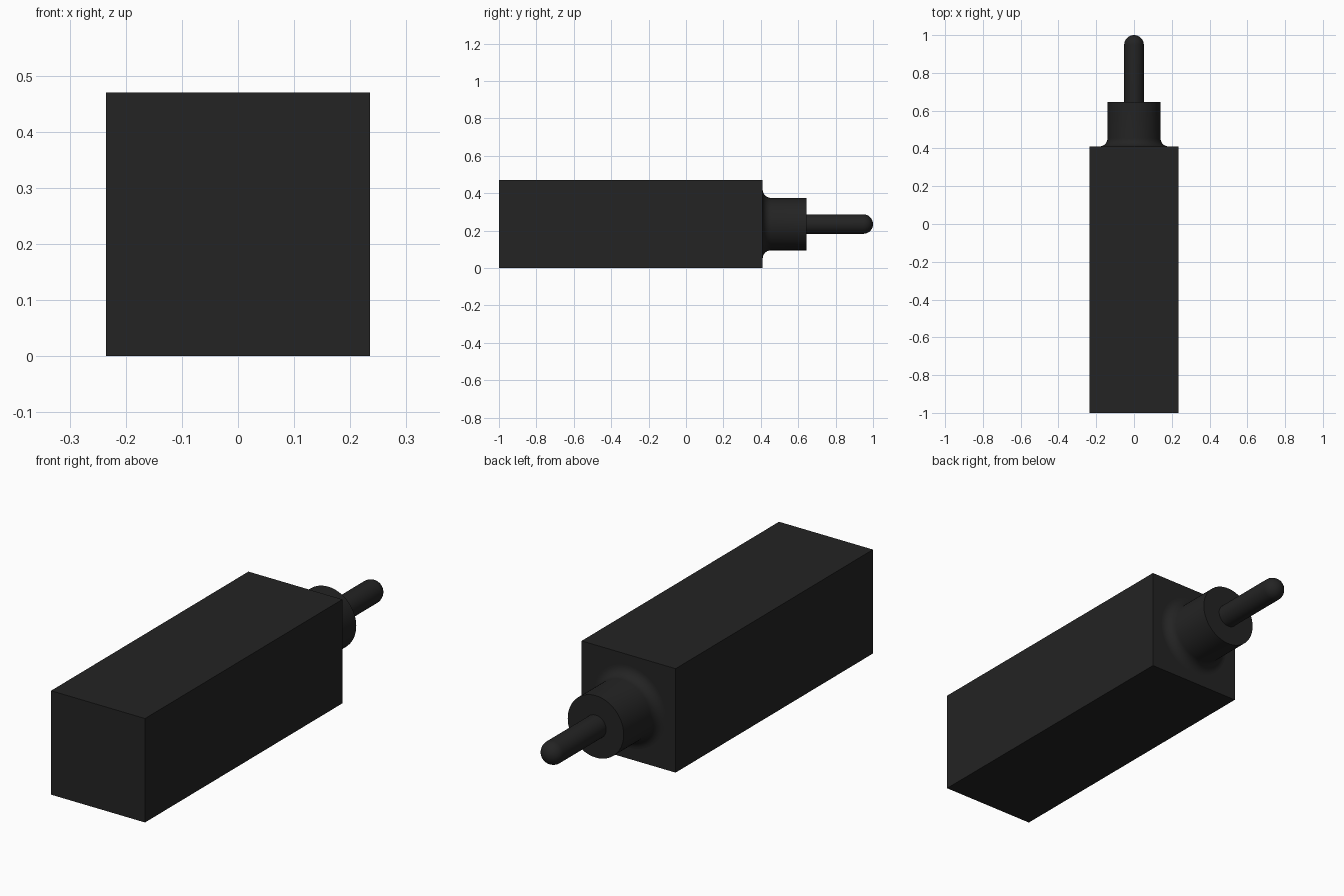
import bpy, bmesh, math

if "Cube" in bpy.data.objects:
    bpy.data.objects.remove(bpy.data.objects["Cube"])

HALF = 0.235      # half width of the square body, also the axis height
BODY_END = 0.41

black = bpy.data.materials.new("matte_black")
black.diffuse_color = (0.017, 0.017, 0.017, 1)
black.use_nodes = True
black.node_tree.nodes["Principled BSDF"].inputs["Base Color"].default_value = black.diffuse_color


def finish(bm, name):
    bmesh.ops.recalc_face_normals(bm, faces=bm.faces)
    mesh = bpy.data.meshes.new(name)
    bm.to_mesh(mesh)
    bm.free()
    mesh.materials.append(black)
    obj = bpy.data.objects.new(name, mesh)
    bpy.context.collection.objects.link(obj)
    return obj


def lathe(name, profile, steps=64):
    """Spin (radius, y) points around the long axis."""
    bm = bmesh.new()
    verts = [bm.verts.new((r, y, HALF)) for r, y in profile]
    edges = [bm.edges.new(pair) for pair in zip(verts, verts[1:])]
    bmesh.ops.spin(bm, geom=verts + edges, cent=(0, 0, HALF), axis=(0, 1, 0),
                   angle=math.tau, steps=steps, use_duplicate=False)
    bmesh.ops.remove_doubles(bm, verts=bm.verts, dist=1e-5)
    obj = finish(bm, name)
    bpy.ops.object.select_all(action='DESELECT')
    obj.select_set(True)
    bpy.context.view_layer.objects.active = obj
    bpy.ops.object.shade_smooth_by_angle(angle=math.radians(35))
    return obj


def arc(cr, cy, radius, start, end, n=10):
    angles = [math.radians(start + (end - start) * i / n) for i in range(n + 1)]
    return [(max(0, cr + radius * math.cos(a)), cy + radius * math.sin(a)) for a in angles]


# Square body
bm = bmesh.new()
bmesh.ops.create_cube(bm, size=1)
for v in bm.verts:
    v.co = (v.co.x * 2 * HALF,
            BODY_END if v.co.y > 0 else -1,
            HALF + v.co.z * 2 * HALF)
finish(bm, "body")

# Round collar with a concave fillet where it meets the body
fillet = 0.045
lathe("collar", arc(0.14 + fillet, BODY_END + fillet, fillet, 270, 180)
      + [(0.14, 0.645), (0, 0.645)])

# Thin pin with a rounded tip
pin = 0.052
lathe("pin", [(pin, 0.64)] + arc(0, 1 - pin, pin, 0, 90), steps=48)
